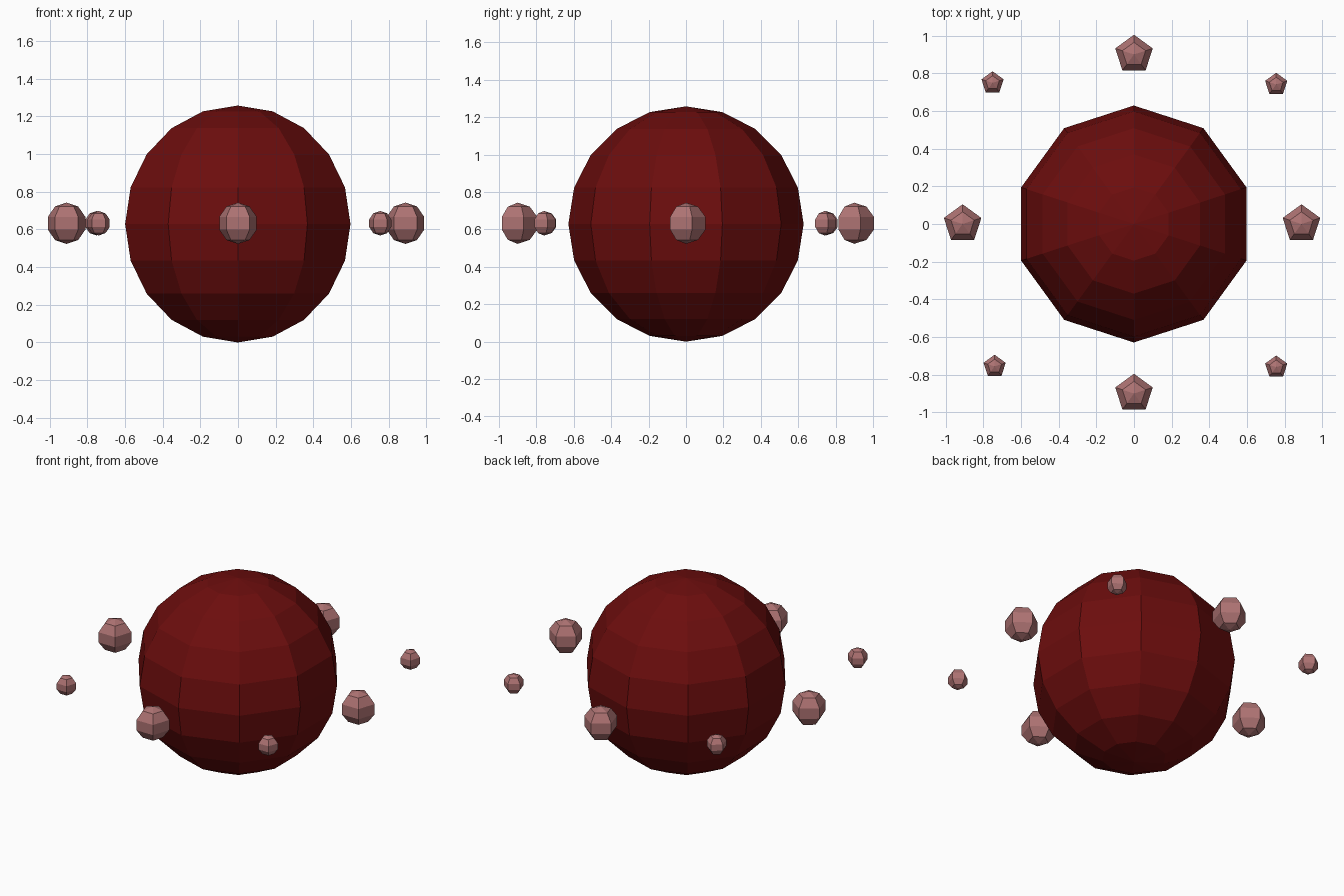
import bpy

if "Cube" in bpy.data.objects:
    bpy.data.objects.remove(bpy.data.objects["Cube"])


def material(name, color):
    m = bpy.data.materials.new(name)
    m.diffuse_color = (*color, 1)
    m.use_nodes = True
    m.node_tree.nodes["Principled BSDF"].inputs["Base Color"].default_value = m.diffuse_color
    return m


def ball(name, location, radius, sides, mat):
    # flat-faced UV sphere with as many rings as sides
    bpy.ops.mesh.primitive_uv_sphere_add(segments=sides, ring_count=sides,
                                         radius=radius, location=location)
    ob = bpy.context.object
    ob.name = name
    ob.data.materials.append(mat)
    return ob


dark_red = material("dark_red", (0.15, 0.004, 0.004))
dusty_pink = material("dusty_pink", (0.42, 0.17, 0.17))

# Central body
R = 0.629
ball("core_sphere", (-0.001, 0, R), R, 10, dark_red)

# Four larger satellites on the axes
for i, (x, y) in enumerate([(0.889, 0), (-0.91, 0), (0, 0.9), (0, -0.9)]):
    ball(f"large_satellite_{i + 1}", (x, y, 0.633), 0.11, 5, dusty_pink)

# Four smaller satellites on the diagonals
for i, (x, y) in enumerate([(0.755, 0.741), (-0.751, 0.749),
                            (-0.74, -0.756), (0.755, -0.76)]):
    ball(f"small_satellite_{i + 1}", (x, y, 0.633), 0.065, 5, dusty_pink)
